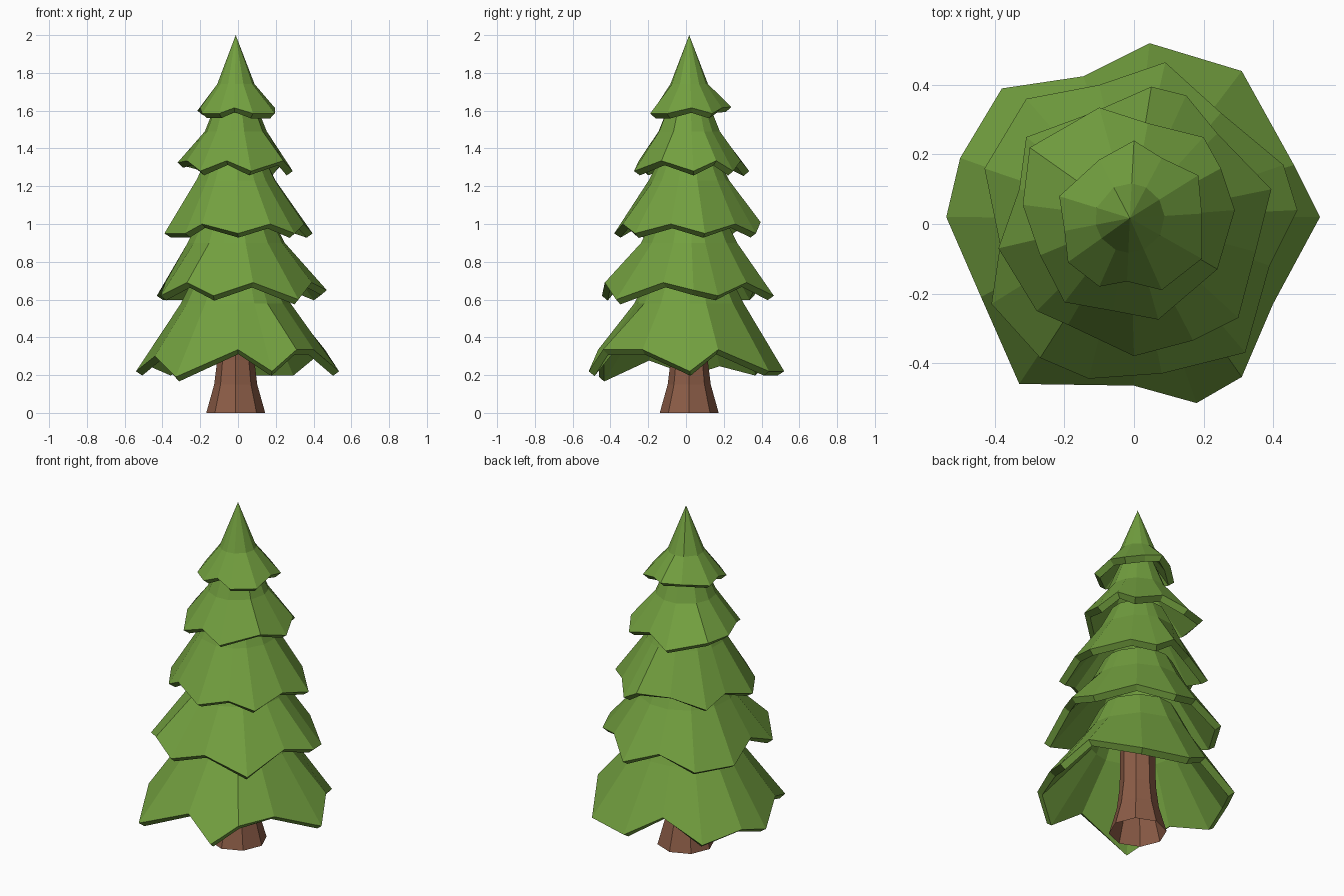
import bpy, bmesh
from math import atan2, cos, sin, pi
from mathutils import Vector

default_cube = bpy.data.objects.get("Cube")
if default_cube:
    bpy.data.objects.remove(default_cube, do_unlink=True)

AXIS = Vector((-0.012, 0.017, 0))


def make_material(name, colour):
    material = bpy.data.materials.new(name)
    material.use_nodes = True
    material.diffuse_color = colour
    material.node_tree.nodes["Principled BSDF"].inputs["Base Color"].default_value = colour
    return material


needle_green = make_material("needle green", (0.17, 0.35, 0.05, 1))
bark_brown = make_material("bark brown", (0.26, 0.107, 0.062, 1))


def ring(bm, angles, radius, height):
    """Round ring of vertices about the tree axis."""
    return [bm.verts.new(AXIS + Vector((radius * cos(a), radius * sin(a), height)))
            for a in angles]


def bridge(bm, lower, upper):
    """Join two rings with side faces."""
    for i in range(len(lower)):
        j = (i + 1) % len(lower)
        bm.faces.new((lower[i], lower[j], upper[j], upper[i]))


def finish(bm, name, material):
    mesh = bpy.data.meshes.new(name)
    bm.to_mesh(mesh)
    bm.free()
    mesh.materials.append(material)
    obj = bpy.data.objects.new(name, mesh)
    bpy.context.collection.objects.link(obj)
    return obj


def branch_tier(name, tips, notches, tip_z, notch_z, bend, top):
    """Hollow jagged skirt: low tips and raised notches, then a bend and a top.
    A rim point may carry its own height as a third value.
    bend and top are (radius, height); a top radius of zero makes a point."""
    rim = [Vector((x, y, own[0] if own else level))
           for points, level in ((tips, tip_z), (notches, notch_z))
           for x, y, *own in points]

    def bearing(point):
        offset = point - AXIS
        return atan2(offset.y, offset.x)

    rim.sort(key=bearing)
    angles = [bearing(point) for point in rim]

    bm = bmesh.new()
    rim_verts = [bm.verts.new(point) for point in rim]
    bend_verts = ring(bm, angles, *bend)
    bridge(bm, rim_verts, bend_verts)
    if top[0]:
        top_verts = ring(bm, angles, *top)
        bridge(bm, bend_verts, top_verts)
        bm.faces.new(top_verts)
    else:
        apex = bm.verts.new(AXIS + Vector((0, 0, top[1])))
        for i, vert in enumerate(bend_verts):
            bm.faces.new((vert, bend_verts[(i + 1) % len(bend_verts)], apex))

    obj = finish(bm, name, needle_green)
    shell = obj.modifiers.new("shell thickness", "SOLIDIFY")
    shell.thickness = 0.04
    shell.offset = -1


# Branch tiers from the ground up
branch_tier(
    "bottom_branches",
    tips=[(.535, .02), (.31, .44), (.045, .52), (-.38, .39),
          (-.54, .02), (-.33, -.46, .19), (.18, -.515)],
    notches=[(.46, .17), (-.145, .425), (-.5, .19, .27), (-.44, -.21, .3),
             (0, -.465), (.31, -.44), (.4, -.23)],
    tip_z=.22, notch_z=.335, bend=(.29, .58), top=(.21, .74))

branch_tier(
    "lower_branches",
    tips=[(.47, .04, .65), (.43, .17), (.09, .465), (-.31, .36),
          (-.43, .16), (-.41, -.23), (-.13, -.445), (.32, -.37, .6)],
    notches=[(.25, .32), (-.1, .4), (-.385, -.06), (-.27, -.385),
             (.08, -.43), (.39, -.12)],
    tip_z=.62, notch_z=.69, bend=(.26, .9), top=(.19, 1.04))

branch_tier(
    "middle_branches",
    tips=[(.395, .1), (.15, .37), (.05, .395, 1.01), (-.31, .25),
          (-.39, -.07), (-.28, -.25), (0, -.38), (.3, -.27)],
    notches=[(.24, .26), (-.12, .32), (-.33, .1), (-.19, -.29),
             (.17, -.335), (.35, -.08)],
    tip_z=.95, notch_z=1.0, bend=(.215, 1.23), top=(.15, 1.36))

branch_tier(
    "upper_branches",
    tips=[(.29, .04), (.2, .25), (-.1, .335), (-.32, .055, 1.325),
          (-.2, -.225), (.07, -.275)],
    notches=[(.25, .16), (.04, .29), (-.3, .22), (-.27, -.09),
             (-.06, -.25), (.24, -.13)],
    tip_z=1.28, notch_z=1.335, bend=(.165, 1.49), top=(.1, 1.65))

branch_tier(
    "crown_branches",
    tips=[(.185, .14), (0, .24, 1.62), (-.215, .08, 1.6), (-.19, -.11),
          (-.1, -.18), (.08, -.19), (.195, -.1)],
    notches=[(.08, .19), (-.1, .185), (-.2, -.02), (-.02, -.165), (.195, .03)],
    tip_z=1.585, notch_z=1.615, bend=(.1, 1.74), top=(0, 2))

# Flared eight-sided trunk, open at the ground
bm = bmesh.new()
corners = [i * pi / 4 for i in range(8)]
rings = [ring(bm, corners, radius, height)
         for radius, height in ((.156, 0), (.114, .15), (.098, .28), (.092, .66))]
for lower, upper in zip(rings, rings[1:]):
    bridge(bm, lower, upper)
bm.faces.new(rings[-1])
finish(bm, "trunk", bark_brown)
